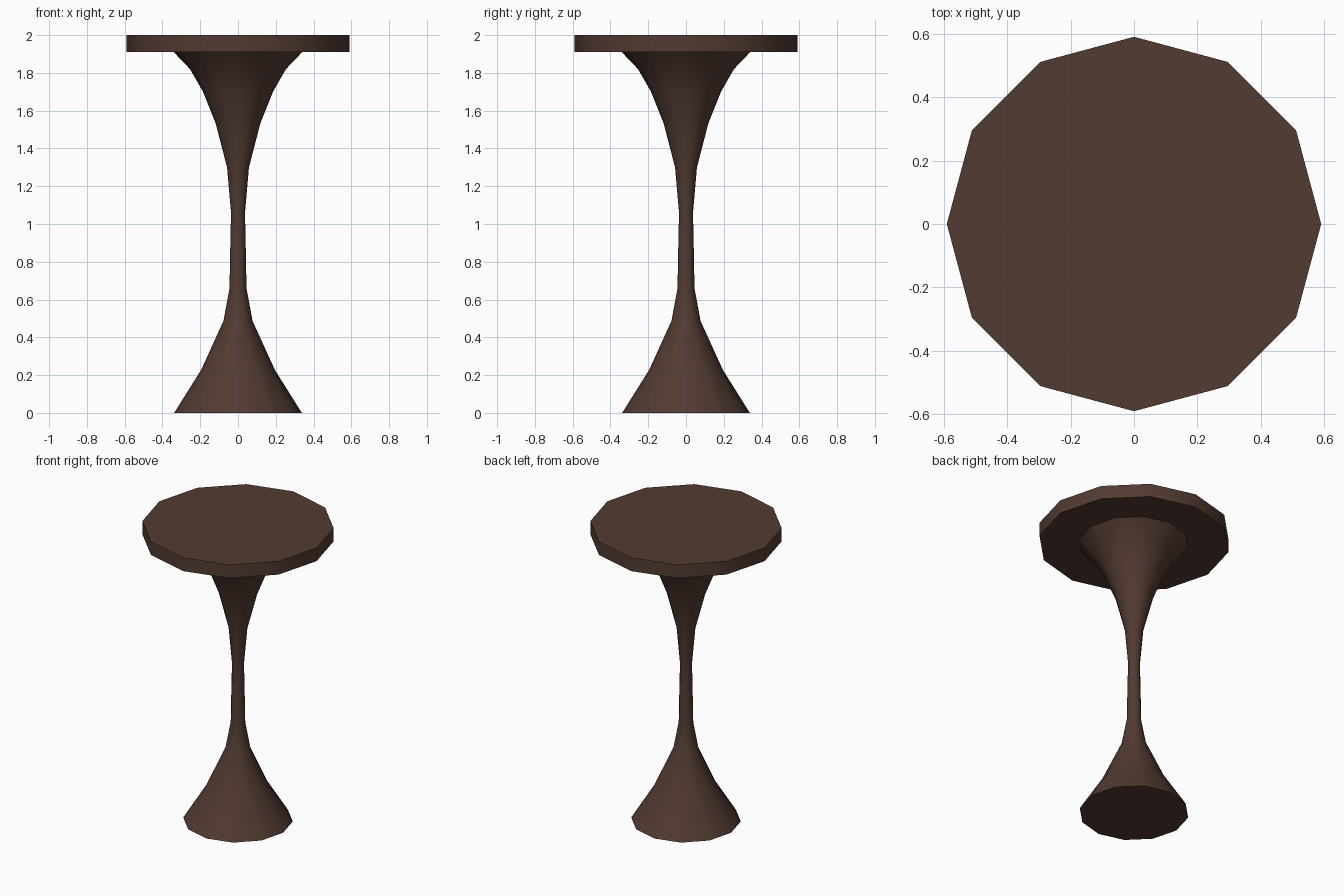
import bpy, bmesh, math

if "Cube" in bpy.data.objects:
    bpy.data.objects.remove(bpy.data.objects["Cube"])

SIDES = 12

wood = bpy.data.materials.new("dark brown wood")
wood.diffuse_color = (0.085, 0.043, 0.032, 1)
wood.use_nodes = True
wood.node_tree.nodes["Principled BSDF"].inputs["Base Color"].default_value = wood.diffuse_color


def lathe(name, profile):
    """Closed turned part from (radius, height) points, bottom to top."""
    bm = bmesh.new()
    rings = [[bm.verts.new((r * math.cos(math.tau * i / SIDES),
                            r * math.sin(math.tau * i / SIDES), z))
              for i in range(SIDES)] for r, z in profile]
    for low, high in zip(rings, rings[1:]):
        for i in range(SIDES):
            j = (i + 1) % SIDES
            bm.faces.new((low[i], low[j], high[j], high[i]))
    bm.faces.new(rings[0][::-1])
    bm.faces.new(rings[-1])
    mesh = bpy.data.meshes.new(name)
    bm.to_mesh(mesh)
    bm.free()
    mesh.materials.append(wood)
    obj = bpy.data.objects.new(name, mesh)
    bpy.context.collection.objects.link(obj)
    bpy.ops.object.select_all(action='DESELECT')
    obj.select_set(True)
    bpy.context.view_layer.objects.active = obj
    bpy.ops.object.shade_smooth_by_angle(angle=math.radians(40))


# Flared pedestal
lathe("pedestal", [(0.338, 0), (0.195, 0.228), (0.077, 0.487), (0.045, 0.66),
                   (0.04, 0.93), (0.037, 1.06), (0.058, 1.30), (0.119, 1.535),
                   (0.185, 1.70), (0.254, 1.82), (0.342, 1.912)])

# Round table top
lathe("table_top", [(0.59, 1.91), (0.59, 2.0)])
